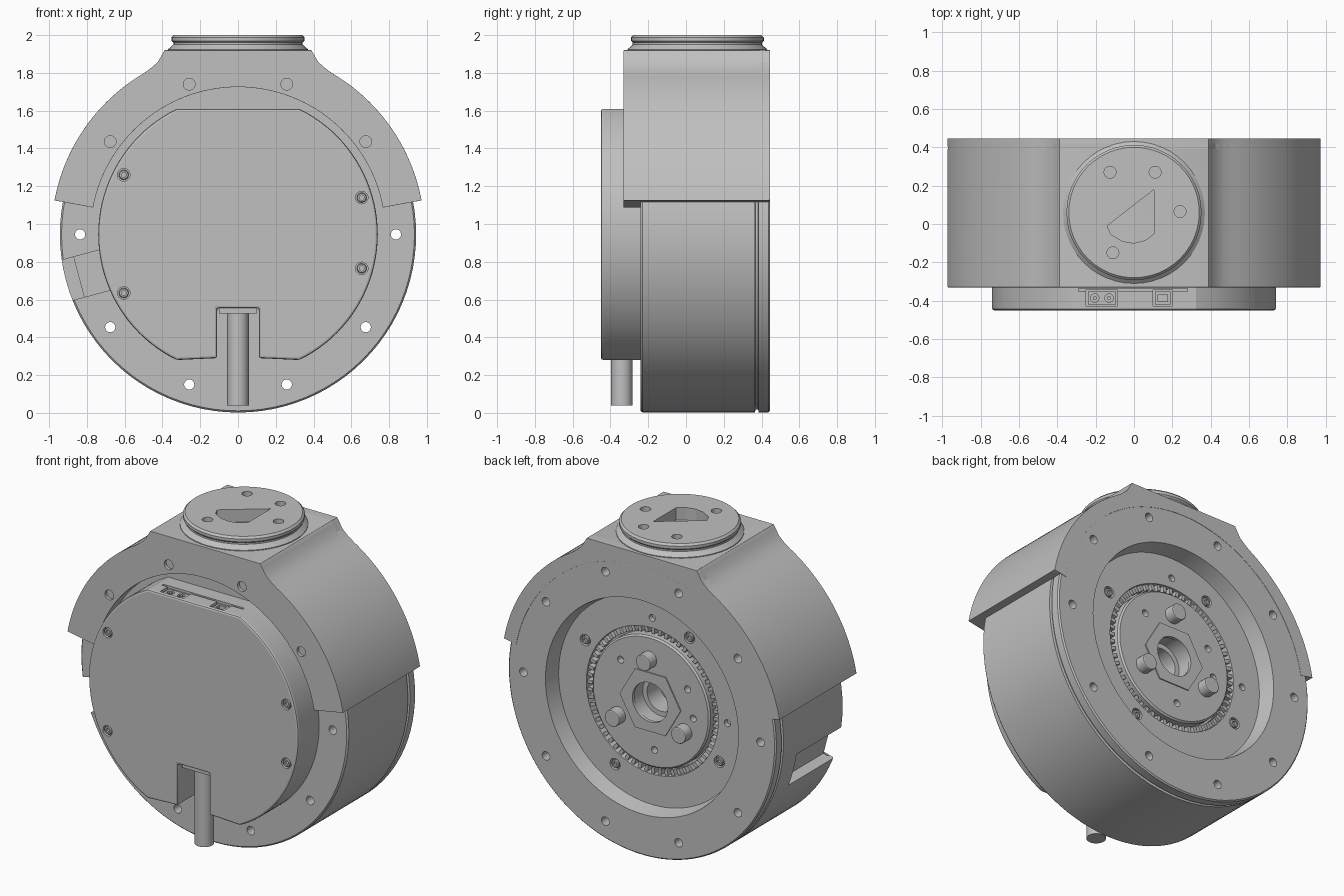
import bpy, bmesh
from math import sin, cos, pi, radians
from mathutils import Matrix

AXIS = 0.945  # height of the drum axis

cube = bpy.data.objects.get("Cube")
if cube:
    bpy.data.objects.remove(cube, do_unlink=True)

grey = bpy.data.materials.new("housing_grey")
grey.use_nodes = True
grey.diffuse_color = (0.53, 0.53, 0.53, 1)
grey.node_tree.nodes["Principled BSDF"].inputs["Base Color"].default_value = (0.53, 0.53, 0.53, 1)


def finish(name, bm):
    bmesh.ops.remove_doubles(bm, verts=bm.verts, dist=1e-5)
    bmesh.ops.recalc_face_normals(bm, faces=bm.faces)
    me = bpy.data.meshes.new(name)
    bm.to_mesh(me)
    bm.free()
    me.materials.append(grey)
    ob = bpy.data.objects.new(name, me)
    bpy.context.collection.objects.link(ob)
    return ob


def lathe(name, profile, x=0, z=AXIS, y=0, seg=32):
    """Revolve (radius, y) points about an axis running front to back."""
    bm = bmesh.new()
    vs = [bm.verts.new((r, d, 0)) for r, d in profile]
    edges = [bm.edges.new(p) for p in zip(vs, vs[1:])]
    bmesh.ops.spin(bm, geom=vs + edges, cent=(0, 0, 0), axis=(0, 1, 0),
                   angle=2 * pi, steps=seg)
    bm.transform(Matrix.Translation((x, y, z)))
    return finish(name, bm)


def rod(name, r, y0, y1, x, z, seg=24):
    return lathe(name, [(0, y0), (r, y0), (r, y1), (0, y1)], x, z, 0, seg)


def prism(name, pts, y0, y1):
    """Extrude an (x, z) outline from y0 to y1."""
    bm = bmesh.new()
    face = bm.faces.new([bm.verts.new((x, y0, z)) for x, z in pts])
    new = bmesh.ops.extrude_face_region(bm, geom=[face])["geom"]
    bmesh.ops.translate(bm, vec=(0, y1 - y0, 0),
                        verts=[v for v in new if isinstance(v, bmesh.types.BMVert)])
    return finish(name, bm)


def box(name, lo, hi):
    pts = [(lo[0], lo[2]), (hi[0], lo[2]), (hi[0], hi[2]), (lo[0], hi[2])]
    return prism(name, pts, lo[1], hi[1])


def arc(r, a0, a1, n):
    steps = [radians(a0 + (a1 - a0) * i / n) for i in range(n + 1)]
    return [(r * cos(a), AXIS + r * sin(a)) for a in steps]


def polar(r, deg):
    return r * cos(radians(deg)), AXIS + r * sin(radians(deg))


def upright(ob, y):
    """Turn a part so that its -y end points up and its z becomes depth."""
    ob.data.transform(Matrix.Translation((0, y, 0)) @ Matrix.Rotation(-pi / 2, 4, "X"))
    return ob


def apply_mods(ob):
    deps = bpy.context.evaluated_depsgraph_get()
    me = bpy.data.meshes.new_from_object(ob.evaluated_get(deps))
    ob.modifiers.clear()
    ob.data = me


def combine(ob, others, operation="DIFFERENCE"):
    for c in others:
        m = ob.modifiers.new("combine", "BOOLEAN")
        m.operation, m.solver, m.object = operation, "EXACT", c
    apply_mods(ob)
    for c in others:
        bpy.data.objects.remove(c, do_unlink=True)


def bevel(ob, width, angle=40):
    m = ob.modifiers.new("bevel", "BEVEL")
    m.width, m.segments, m.limit_method = width, 2, "ANGLE"
    m.angle_limit = radians(angle)
    apply_mods(ob)


def screw(name, x, y, z, s):
    """Socket screw; s is the outward y direction."""
    lathe(name, [(0, -s * .012), (.013, -s * .012), (.013, 0), (.022, 0),
                 (.026, -s * .005), (.026, -s * .03), (0, -s * .03)], x, z, y, 24)


# drum body: front face, rear groove, rear recess, hub and central bore
body = lathe("drum_body", [
    (0, -.24), (.934, -.24), (.943, -.23), (.943, .365), (.928, .368), (.928, .382),
    (.943, .385), (.943, .436), (.935, .444), (.68, .444), (.66, .34), (.465, .34),
    (.46, .29), (.415, .29), (.415, .345), (.405, .355), (.13, .355), (.13, .25),
    (.1, .25), (.1, .12), (0, .12)], seg=96)
cuts = [rod("hole", .027, -.5, .6, *polar(.836, 36 * i)) for i in range(10)]
rear_screws = [polar(.54, 29 + 90 * i) for i in range(4)]
cuts += [rod("seat", .036, .315, .5, x, z) for x, z in rear_screws]
cuts += [rod("pin_hole", .022, .31, .5, *polar(.53, a)) for a in (90, 180)]
cuts += [rod("hub_hole", .022, .31, .5, *polar(.3, a)) for a in (45, 150, 185, 265)]
# side port: a flat cut in the rim and a shallow front channel
turn = Matrix.Translation((0, 0, AXIS)) @ Matrix.Rotation(radians(-195), 4, "Y")
for lo, hi in (((.87, -.3, -.11), (1.1, .22, .11)), ((.7, -.3, -.11), (.9, -.225, .11))):
    c = box("port", lo, hi)
    c.data.transform(turn)
    cuts.append(c)
combine(body, cuts)
for x, z in rear_screws:
    screw("rear_screw", x, .342, z, 1)

# ring of teeth in the groove around the hub
bm = bmesh.new()
for i in range(60):
    spin = Matrix.Rotation(2 * pi * i / 60, 4, "Y")
    bmesh.ops.create_cube(bm, size=1, matrix=Matrix.Translation((0, .308, AXIS)) @ spin
                          @ Matrix.Translation((.445, 0, 0)) @ Matrix.Diagonal((.035, .05, .022, 1)))
finish("hub_teeth", bm)

# hexagonal collar and drive pins on the hub
collar = rod("hub_collar", .215, .34, .362, 0, AXIS, 6)
combine(collar, [rod("bore", .125, .2, .5, 0, AXIS, 32)])
for a in (88, 208, 328):
    bevel(rod("drive_pin", .052, .3, .42, *polar(.27, a)), .006)

# saddle: arched shell with a neck on top, a front lip and a rear rim
half = arc(.988, 10.5, 59.5, 24) + [(.465, 1.822), (.425, 1.857), (.4, 1.9), (.388, 1.92)]
outer = half + [(-x, z) for x, z in reversed(half)]
saddle = prism("saddle", outer + arc(.94, 169.5, 10.5, 60), -.3, .42)
lip = prism("lip", outer + arc(.78, 169.5, 10.5, 60), -.33, -.236)
rim = prism("rim", outer + arc(.9, 169.5, 10.5, 60), .39, .446)
combine(saddle, [lip, rim], "UNION")
bevel(saddle, .008, 50)
combine(saddle, [rod("seat", .031, -.4, -.31, *polar(.836, a)) for a in (36, 72, 108, 144)])

# mounting flange on the neck
flange = upright(lathe("top_flange", [
    (0, -1.8), (.37, -1.8), (.37, -1.925), (.352, -1.94), (.342, -1.95), (.342, -1.96),
    (.352, -1.97), (.352, -1.988), (.34, -2), (0, -2)], z=0, seg=48), .06)
window = [(-.14, -.01), (.105, .18), (.105, -.05), (.06, -.085), (0, -.1), (-.06, -.09), (-.12, -.055)]
cuts = [prism("window", window, -2.1, -1.86)]
cuts += [rod("hole", .031, -2.1, -1.93, x, y) for x, y in
         ((-.125, .27), (.11, .27), (.24, .065), (-.11, -.15))]
combine(flange, [upright(c, 0) for c in cuts])

# front cover with flat top and bottom and a cable notch
notch = [(.11, .29), (.11, .555), (-.11, .555), (-.11, .29)]
cover = prism("front_cover", arc(.74, 64, -64, 40) + notch + arc(.74, 244, 116, 40), -.45, -.2)
bevel(cover, .012, 30)
cover_screws = [(-.605, 1.26), (-.605, .635), (.655, 1.14), (.655, .765)]
cuts = [rod("seat", .033, -.5, -.43, x, z) for x, z in cover_screws]
cuts += [box("socket_bay", (x0, -.428, 1.57), (x1, -.345, 1.7)) for x0, x1 in ((-.25, -.085), (.1, .2))]
cuts.append(box("top_slot", (-.29, -.352, 1.595), (.28, -.336, 1.7)))
combine(cover, cuts)
for x, z in cover_screws:
    screw("cover_screw", x, -.447, z, -1)

# sockets in the top of the cover
power = box("power_socket", (-.24, -.42, 1.55), (-.095, -.352, 1.6))
combine(power, [upright(rod("hole", .022, -1.7, -1.575, x, 0), -.386) for x in (-.205, -.13)])
for x in (-.205, -.13):
    upright(rod("socket_pin", .01, -1.598, -1.56, x, 0, 10), -.386)
data = box("data_socket", (.11, -.42, 1.55), (.19, -.352, 1.6))
combine(data, [box("bay", (.125, -.405, 1.575), (.175, -.367, 1.7))])

# cable leaving through the notch
upright(rod("cable", .057, -.54, -.04, 0, 0, 32), -.34)
box("cable_clamp", (-.1, -.42, .525), (.1, -.23, .56))

for ob in bpy.context.scene.objects:
    ob.select_set(ob.type == "MESH")
bpy.context.view_layer.objects.active = body
bpy.ops.object.shade_smooth_by_angle(angle=radians(20))
